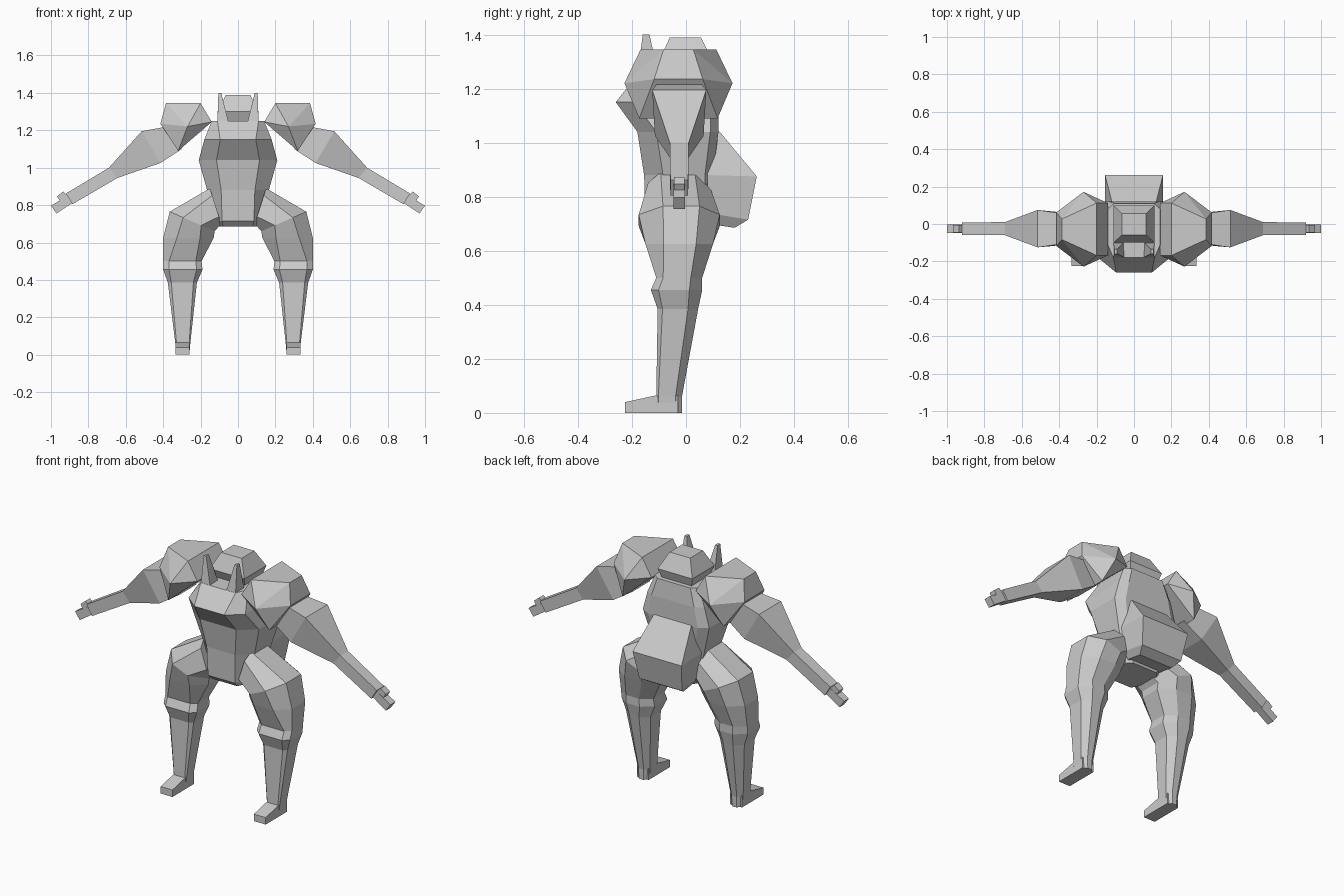
import bpy, bmesh

grey = bpy.data.materials.new("light_grey")
grey.diffuse_color = (0.6, 0.6, 0.6, 1)


def finish(name, bm, mirror):
    bmesh.ops.recalc_face_normals(bm, faces=bm.faces)
    me = bpy.data.meshes.new(name)
    bm.to_mesh(me)
    bm.free()
    me.materials.append(grey)
    ob = bpy.data.objects.new(name, me)
    bpy.context.collection.objects.link(ob)
    if mirror:
        ob.modifiers.new("mirror", "MIRROR").use_mirror_merge = False


def loft(name, rings, mirror=False):
    """Skin a list of equal-length point rings and cap both ends."""
    bm = bmesh.new()
    vs = [[bm.verts.new(p) for p in r] for r in rings]
    n = len(vs[0])
    for a, b in zip(vs, vs[1:]):
        for i in range(n):
            j = (i + 1) % n
            bm.faces.new((a[i], a[j], b[j], b[i]))
    bm.faces.new(vs[0])
    bm.faces.new(vs[-1])
    finish(name, bm, mirror)


def hull(name, pts, mirror=False):
    bm = bmesh.new()
    for p in pts:
        bm.verts.new(p)
    res = bmesh.ops.convex_hull(bm, input=bm.verts)
    bmesh.ops.dissolve_limit(bm, angle_limit=0.03, verts=bm.verts, edges=bm.edges)
    finish(name, bm, mirror)


def rect(z, x, y0, y1):
    return [(-x, y0, z), (x, y0, z), (x, y1, z), (-x, y1, z)]


# Torso: eight-sided rings of height, side half width, front half width, front y, back y
torso = []
for z, ws, wf, yf, yb in [(0.685, 0.11, 0.08, -0.12, 0.09), (0.715, 0.12, 0.085, -0.15, 0.1),
                          (0.88, 0.165, 0.09, -0.155, 0.1), (1.04, 0.21, 0.115, -0.18, 0.12),
                          (1.15, 0.18, 0.095, -0.26, 0.12), (1.25, 0.14, 0.11, -0.18, 0.11)]:
    ym = yf + 0.07
    torso.append([(-wf, yf, z), (wf, yf, z), (ws, ym, z), (ws, yb - 0.03, z),
                  (ws * 0.75, yb, z), (-ws * 0.75, yb, z), (-ws, yb - 0.03, z), (-ws, ym, z)])
loft("torso", torso)

# Backpack
loft("backpack", [
    [(-x, y0, z0), (x, y0, z0), (x, y1, z1), (-x, y1, z1)]
    for x, y0, z0, y1, z1 in [(0.12, 0.09, 1.06, 0.125, 1.04),
                              (0.155, 0.08, 0.88, 0.262, 0.875),
                              (0.135, 0.08, 0.74, 0.23, 0.715),
                              (0.11, 0.08, 0.70, 0.18, 0.685)]])

# Head and horns
loft("head", [rect(1.235, 0.09, -0.07, 0.08), rect(1.30, 0.11, -0.1, 0.1),
              rect(1.39, 0.065, -0.06, 0.055)])
hull("horn", [(0.05, -0.18, 1.24), (0.11, -0.18, 1.24), (0.11, -0.1, 1.24), (0.055, -0.1, 1.24),
              (0.09, -0.16, 1.40), (0.105, -0.16, 1.40), (0.105, -0.135, 1.40),
              (0.09, -0.135, 1.40)], True)

# Shoulder pads
pad = [(0.2, 0.14, 1.345), (0.385, 0.055, 1.345), (0.415, 0.09, 1.235),
       (0.27, 0.2, 1.22), (0.14, 0.14, 1.245), (0.32, 0.145, 1.09)]
hull("shoulder_pad", [(x, -0.028 + s * y, z) for x, y, z in pad for s in (-1, 1)], True)


# Arms: slanted four-sided rings of upper point, lower point, upper and lower half depth
def slant(xu, zu, xl, zl, du, dl, yc=-0.025):
    return [(xu, yc - du, zu), (xu, yc + du, zu), (xl, yc + dl, zl), (xl, yc - dl, zl)]


loft("arm", [slant(0.38, 1.22, 0.30, 1.10, 0.08, 0.08), slant(0.515, 1.195, 0.415, 1.025, 0.1, 0.09),
             slant(0.69, 1.0, 0.645, 0.945, 0.035, 0.035),
             slant(0.92, 0.862, 0.885, 0.805, 0.033, 0.033)], True)
loft("hand", [slant(0.90, 0.855, 0.88, 0.815, 0.022, 0.022),
              slant(1.0, 0.797, 0.97, 0.755, 0.022, 0.022)], True)
loft("thumb", [slant(0.91, 0.85, 0.90, 0.83, 0.02, 0.02), slant(0.935, 0.873, 0.92, 0.83, 0.02, 0.02),
               slant(0.967, 0.847, 0.945, 0.81, 0.02, 0.02)], True)

# Legs: inner x and z, outer x and z, front y, back y, corner cut
leg = []
for xi, zi, xo, zo, yf, yb, c in [(0.09, 0.70, 0.15, 0.89, -0.14, 0.09, 0.2),
                                  (0.125, 0.66, 0.365, 0.765, -0.175, 0.125, 0.3),
                                  (0.13, 0.625, 0.4, 0.625, -0.15, 0.1, 0.27),
                                  (0.195, 0.5, 0.4, 0.5, -0.11, 0.06, 0.15),
                                  (0.19, 0.455, 0.4, 0.455, -0.13, 0.06, 0.15),
                                  (0.22, 0.385, 0.375, 0.385, -0.105, 0.045, 0.12),
                                  (0.255, 0.06, 0.335, 0.06, -0.11, -0.015, 0.08),
                                  (0.26, 0.0, 0.33, 0.0, -0.11, -0.015, 0.08)]:
    def p(t, u):
        return (xi + (xo - xi) * t, yf + (yb - yf) * u, zi + (zo - zi) * t)
    leg.append([p(c, 0), p(1 - c, 0), p(1, c), p(1, 0.75), p(0.7, 1), p(0.3, 1), p(0, 0.75), p(0, c)])
loft("leg", leg, True)

# Feet
loft("foot", [[(x, -0.225, 0), (x, -0.03, 0), (x, -0.03, 0.065), (x, -0.11, 0.065), (x, -0.225, 0.04)]
              for x in (0.258, 0.333)], True)
